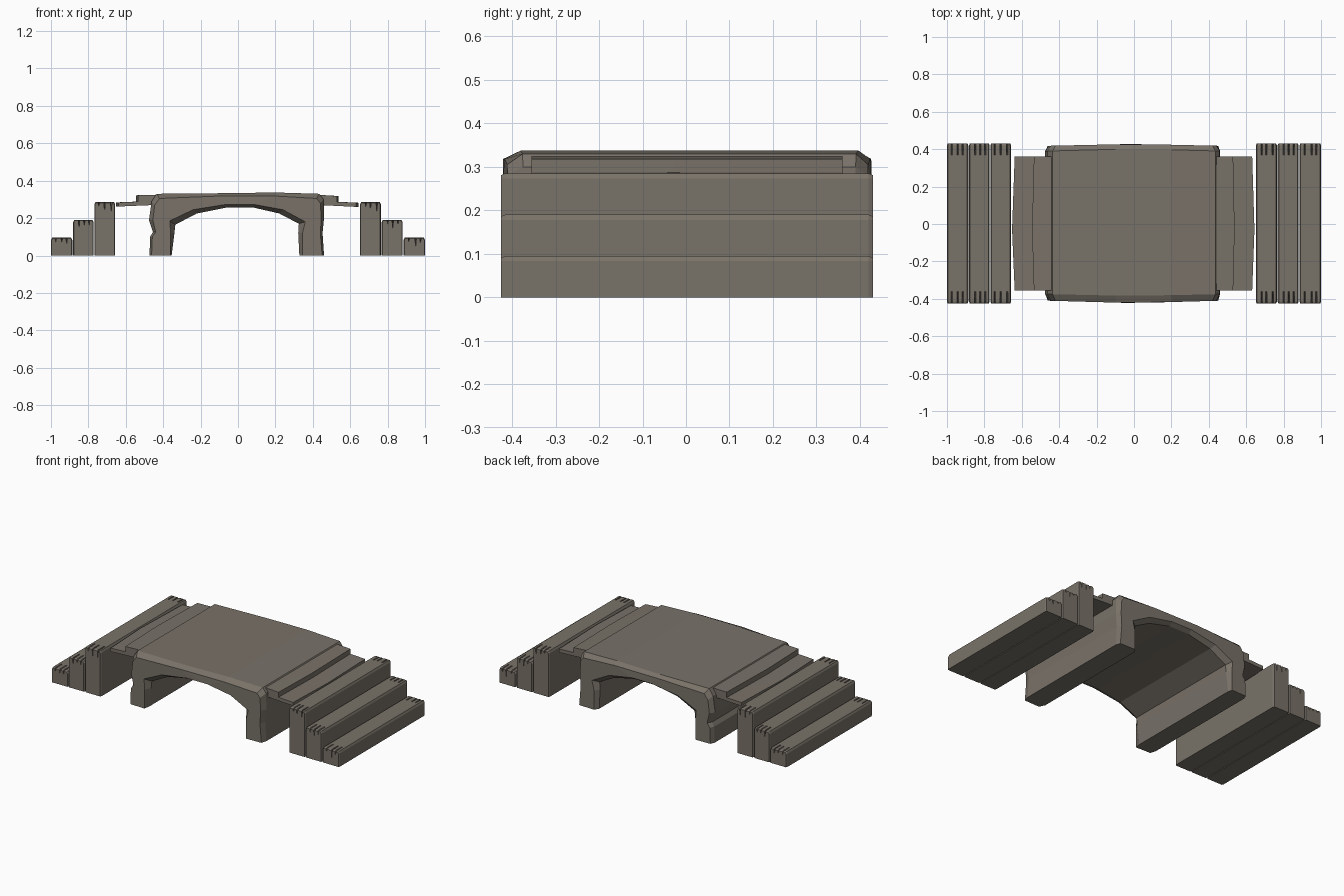
import bpy, bmesh, random

if "Cube" in bpy.data.objects:
    bpy.data.objects.remove(bpy.data.objects["Cube"])

random.seed(4)
stone = bpy.data.materials.new("weathered taupe")
stone.diffuse_color = (0.19, 0.168, 0.14, 1)
stone.use_nodes = True
stone.node_tree.nodes["Principled BSDF"].inputs["Base Color"].default_value = stone.diffuse_color


def loft(name, rings):
    """Skin equal-length rings of 3D points and cap both ends."""
    bm = bmesh.new()
    vs = [[bm.verts.new(p) for p in r] for r in rings]
    n = len(rings[0])
    for a, b in zip(vs, vs[1:]):
        for i in range(n):
            j = (i + 1) % n
            bm.faces.new((a[i], a[j], b[j], b[i]))
    bm.faces.new(vs[0])
    bm.faces.new(vs[-1])
    bmesh.ops.recalc_face_normals(bm, faces=bm.faces)
    bmesh.ops.triangulate(bm, faces=[f for f in bm.faces if len(f.verts) > 4])
    me = bpy.data.meshes.new(name)
    bm.to_mesh(me)
    bm.free()
    me.materials.append(stone)
    ob = bpy.data.objects.new(name, me)
    bpy.context.collection.objects.link(ob)
    return ob


# Stair planks: full-height blocks with split, worn ends
def plank(name, x0, x1, h):
    w = x1 - x0
    cracks = [(t + random.uniform(-.05, .05), random.uniform(.015, .05))
              for t in (.25, .52, .78)]

    def ring(y, depth, inset):
        pts = [(x0 + inset, y, 0), (x0 + inset, y, h - .012),
               (x0 + inset + .006, y, h - inset)]
        for t, d in cracks:
            c = x0 + w * t
            pts += [(c - .004, y, h - inset), (c, y, h - inset - d * depth),
                    (c + .004, y, h - inset)]
        return pts + [(x1 - inset - .006, y, h - inset),
                      (x1 - inset, y, h - .012), (x1 - inset, y, 0)]

    loft(name, [ring(-.425, 1, .004), ring(-.415, .8, 0), ring(-.36, 0, 0),
                ring(.37, 0, 0), ring(.42, .8, 0), ring(.43, 1, .004)])


for name, x0, x1, h in (("left_low", -1, -.886, .095),
                        ("left_middle", -.882, -.772, .19),
                        ("left_high", -.768, -.657, .285),
                        ("right_high", .652, .764, .285),
                        ("right_middle", .768, .88, .19),
                        ("right_low", .885, 1, .095)):
    plank(name + "_step", x0, x1, h)


# Thin landing slabs between stairs and bridge, outer edge slightly bowed
def slab(name, outer, inner, bow, z_in, z_out, thick):
    plan = [(inner, -.355), (outer, -.355), (outer + bow, -.03),
            (outer, .36), (inner, .36)]

    def ring(dz):
        return [(x, y, (z_in if x == inner else z_out) - dz) for x, y in plan]
    loft(name, [ring(thick), ring(0)])


slab("left_lower_slab", -.638, -.45, -.014, .292, .284, .022)
slab("left_upper_slab", -.535, -.44, -.01, .325, .322, .036)
slab("right_lower_slab", .632, .43, .012, .292, .282, .022)
slab("right_upper_slab", .53, .42, .008, .325, .318, .036)

# Arched bridge: outer outline, then the inside of the arch, faceted
outer = [(-.473, 0), (-.47, .1), (-.455, .125), (-.476, .19), (-.462, .29),
         (-.435, .33), (-.1, .333), (.2, .337), (.435, .33), (.458, .30),
         (.46, .2), (.452, .12), (.46, 0)]
inner = [(.328, 0), (.322, .12), (.325, .17), (.22, .225), (.08, .257),
         (-.06, .257), (-.22, .225), (-.335, .165), (-.34, .12), (-.355, 0)]
# Worn outline used on the two end faces
outer_end = [(-.462, 0), (-.458, .1), (-.44, .125), (-.455, .19), (-.445, .27),
             (-.42, .305), (-.1, .318), (.2, .318), (.42, .305), (.44, .28),
             (.445, .2), (.44, .12), (.45, 0)]
inner_end = [(.345, 0), (.345, .12), (.36, .18), (.24, .245), (.08, .274),
             (-.06, .274), (-.24, .245), (-.365, .185), (-.36, .12), (-.362, 0)]


def arch_ring(points, y, bulge):
    # bulge pushes the middle of the span outward
    return [(x, y + bulge * (1 - min(1, abs(x) / .46)), z) for x, z in points]


loft("arched_bridge", [arch_ring(outer_end + inner_end, -.41, -.013),
                       arch_ring(outer + inner, -.375, -.01),
                       arch_ring(outer + inner, .39, .012),
                       arch_ring(outer_end + inner_end, .418, .01)])
